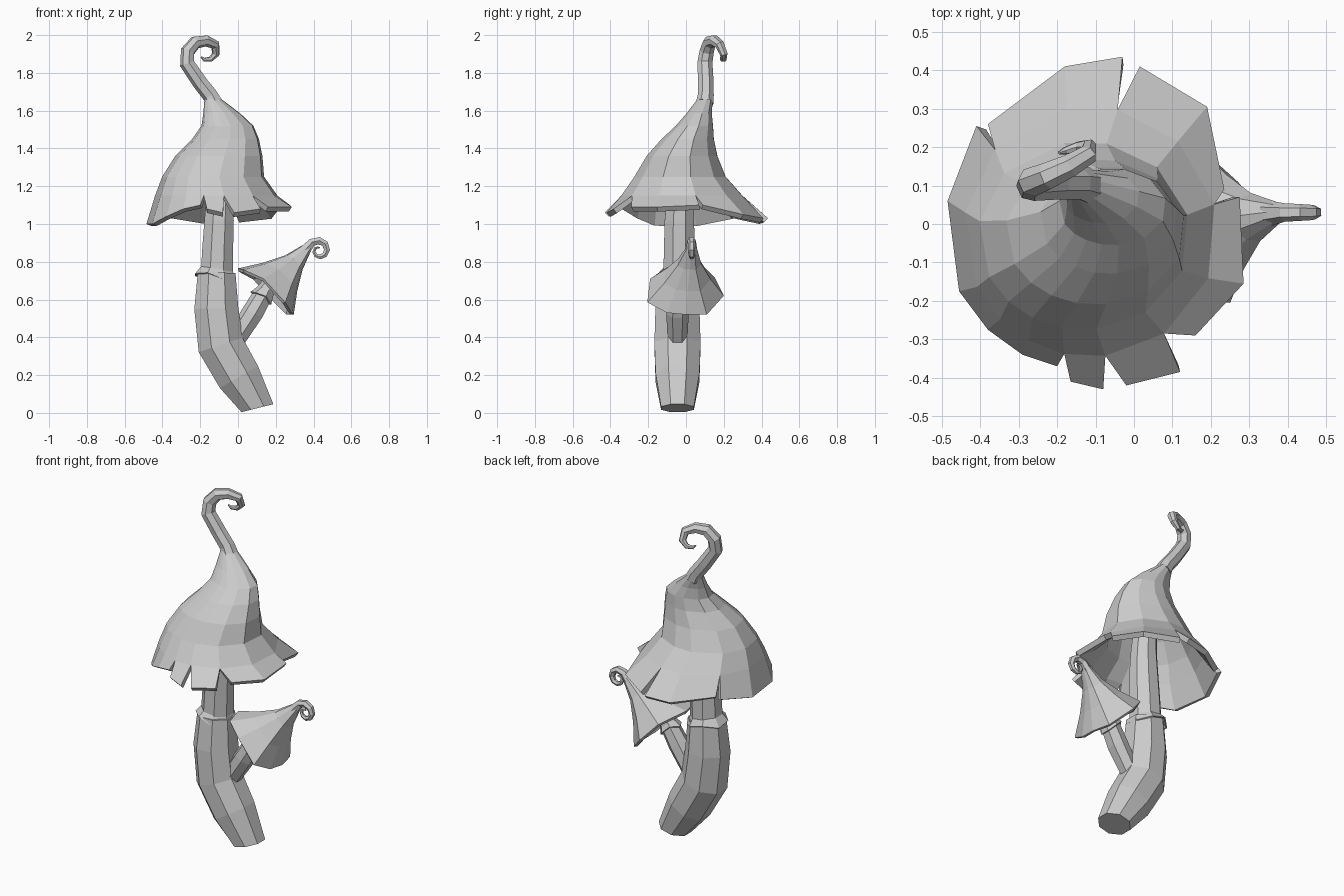
import bpy, math
from mathutils import Vector

cube = bpy.data.objects.get("Cube")
if cube:
    bpy.data.objects.remove(cube)

grey = bpy.data.materials.new("plain grey")
grey.use_nodes = True
colour = (0.6, 0.6, 0.6, 1)
grey.diffuse_color = colour
grey.node_tree.nodes["Principled BSDF"].inputs["Base Color"].default_value = colour


def make_object(name, verts, faces, thickness=0):
    mesh = bpy.data.meshes.new(name)
    mesh.from_pydata([tuple(v) for v in verts], [], faces)
    mesh.materials.append(grey)
    obj = bpy.data.objects.new(name, mesh)
    bpy.context.collection.objects.link(obj)
    if thickness:
        shell = obj.modifiers.new("shell", "SOLIDIFY")
        shell.thickness = thickness
        shell.offset = -1
    return obj


def bridge(rows, n):
    """Quads joining successive closed rows of n vertices."""
    return [(r * n + i, r * n + (i + 1) % n, (r + 1) * n + (i + 1) % n, (r + 1) * n + i)
            for r in range(rows - 1) for i in range(n)]


def tube(name, path, sides, start=None, jag=0, thickness=0):
    """Loft a ring along (x, y, z, radius) points; jag makes the first rim uneven."""
    points = [Vector(p[:3]) for p in path]
    last = len(points) - 1
    verts, tangent, side = [], None, None
    for k, centre in enumerate(points):
        new = (points[min(k + 1, last)] - points[max(k - 1, 0)]).normalized()
        if k == 0 and start:
            new = Vector(start).normalized()
        if side is None:
            side = Vector((0, 1, 0)).cross(new).normalized()
        else:
            side = tangent.rotation_difference(new) @ side
        tangent = new
        across = tangent.cross(side)
        for i in range(sides):
            a = math.tau * (i + 0.5) / sides
            offset = (side * math.cos(a) + across * math.sin(a)) * path[k][3]
            drop = tangent * jag * (i % 3 - 1) if k == 0 else Vector()
            verts.append(centre + offset + drop)
    faces = bridge(len(path), sides)
    if not thickness:
        faces.append(tuple(reversed(range(sides))))
        faces.append(tuple(range(last * sides, (last + 1) * sides)))
    return make_object(name, verts, faces, thickness)


# Large stem, its torn collar and the thinner upper stem
tube("stem", [(.103, -.045, .025, .094), (.005, -.045, .19, .126), (-.092, -.045, .36, .132),
              (-.115, -.045, .555, .126), (-.113, -.04, .74, .108)], 8, start=(-.25, 0, 1))
tube("stem_collar", [(-.118, -.035, .725, .118), (-.113, -.035, .765, .09)], 8,
     jag=.012, thickness=.008)
tube("upper_stem", [(-.113, -.035, .72, .092), (-.107, -.035, .88, .088),
                    (-.1, -.035, 1.02, .084), (-.095, -.03, 1.15, .076),
                    (-.085, 0, 1.38, .06)], 8)

# Large cap: torn flaps, listed by their outer corners
flaps = [
    [(-.41, .255, 1.04), (-.485, .06, 1), (-.455, -.175, 1), (-.38, -.275, 1.04),
     (-.29, -.34, 1.08), (-.2, -.37, 1.1)],
    [(-.165, -.41, 1.08), (-.08, -.43, 1.06)],
    [(-.02, -.42, 1.06), (.12, -.385, 1.08)],
    [(.16, -.29, 1.09), (.285, -.155, 1.09), (.275, .07, 1.1)],
    [(.235, .09, 1.1), (.19, .305, 1.05), (.015, .41, 1.03)],
    [(-.03, .435, 1.03), (-.18, .41, 1.02), (-.38, .26, 1.05)],
]


def heading(p):
    return math.atan2(p[1], p[0] + .1)


# One column per flap corner, shared where two flaps meet
columns = []
for f, flap in enumerate(flaps):
    columns.append(heading((Vector(flap[0]) + Vector(flaps[f - 1][-1])) / 2))
    columns += [heading(p) for p in flap[1:-1]]
count = len(columns)

# Cap rings: centre x, centre y, height, half width, half depth
rings = [(-.113, -.02, 1.15, .33, .325), (-.13, -.03, 1.25, .275, .245),
         (-.1, -.02, 1.36, .235, .19), (-.065, .01, 1.45, .18, .14),
         (-.055, .045, 1.52, .14, .1), (-.085, .07, 1.585, .1, .068),
         (-.138, .105, 1.67, .039, .038)]
verts = [(x + w * math.cos(a), y + d * math.sin(a), z)
         for x, y, z, w, d in rings for a in columns]
faces = bridge(len(rings), count)
col = 0
for flap in flaps:
    base = len(verts)
    verts += flap
    for i in range(len(flap) - 1):
        faces.append((base + i, base + i + 1, (col + 1) % count, col))
        col += 1
make_object("large_cap", verts, faces, .03)

# Curled tip of the large cap
tube("large_cap_curl", [(-.125, .1, 1.64, .048), (-.145, .105, 1.68, .043), (-.2, .105, 1.75, .042),
                        (-.268, .1, 1.85, .041), (-.265, .11, 1.915, .039),
                        (-.225, .125, 1.962, .036), (-.17, .15, 1.97, .031),
                        (-.12, .18, 1.948, .026), (-.117, .2, 1.9, .021),
                        (-.145, .2, 1.872, .015), (-.18, .19, 1.87, .01),
                        (-.195, .185, 1.885, .004)], 7)

# Small stem branching off, with its collar
tube("small_stem", [(-.01, -.045, .39, .055), (.08, -.045, .53, .06), (.135, -.04, .625, .054),
                    (.22, -.02, .75, .035)], 7)
tube("small_collar", [(.13, -.04, .615, .068), (.155, -.04, .655, .045)], 7,
     jag=.012, thickness=.01)

# Small tilted cap: rim pulled in towards its tip
rim = [Vector(p) for p in [(0, 0, .765), (.03, -.12, .758), (.135, -.19, .71), (.25, -.205, .585),
                           (.285, -.1, .53), (.295, 0, .52), (.27, .11, .52),
                           (.17, .2, .62), (.08, .15, .72)]]
middle = sum(rim, Vector()) / len(rim)
tip = Vector((.375, .03, .88))
small = []
for along, scale in [(0, 1), (.33, .61), (.65, .31), (1, .12)]:
    small += [middle.lerp(tip, along) + (p - middle) * scale for p in rim]
make_object("small_cap", small, bridge(4, len(rim)), .018)

# Curled tip of the small cap
curl = [(.35, .027, .855, .034)]
for i in range(11):
    a = math.radians(130 - 42 * i)
    r = .056 - .0042 * i
    curl.append((.428 + r * math.cos(a), .03, .86 + r * math.sin(a), .024 - .002 * i))
tube("small_cap_curl", curl, 6)
